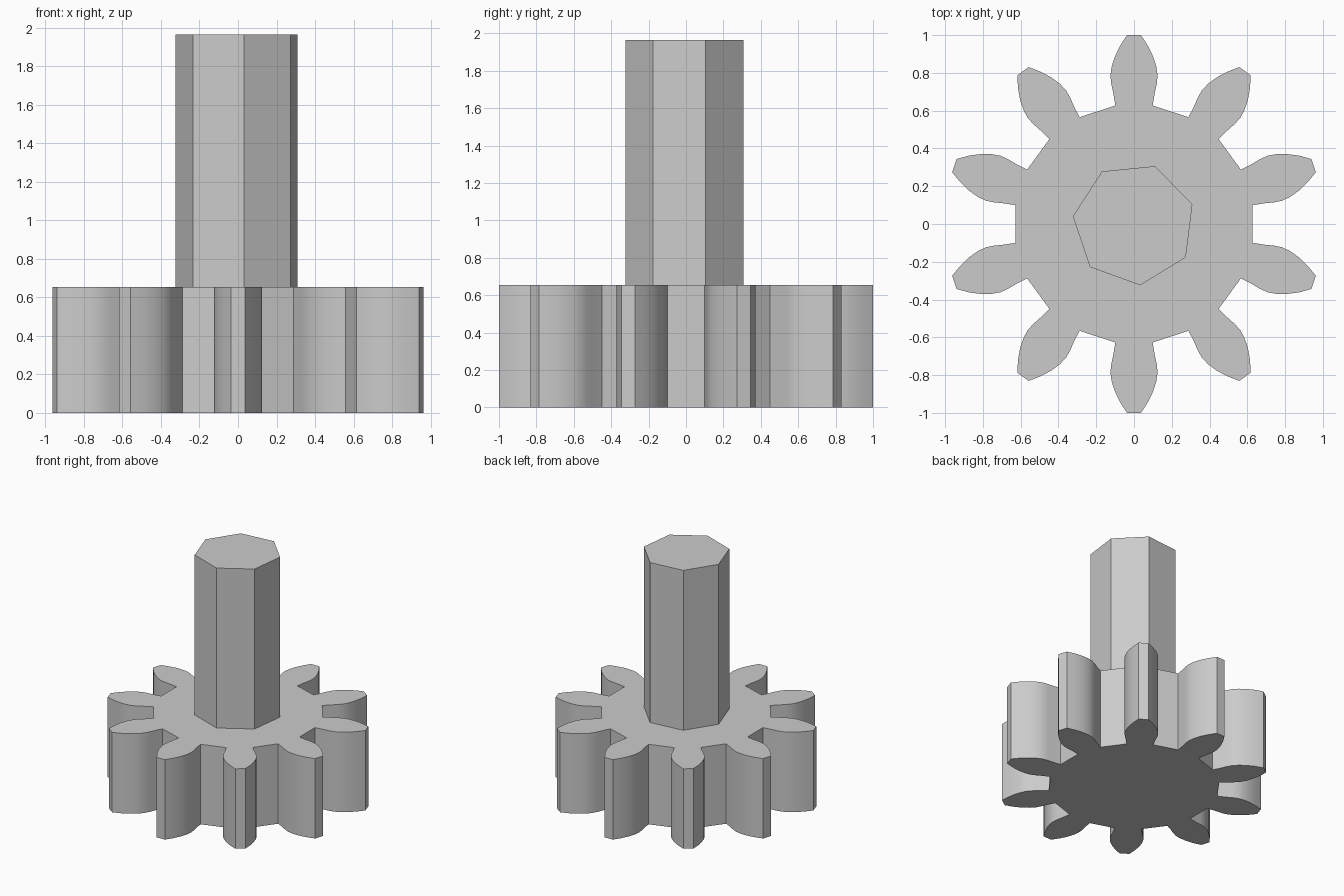
import bpy
import bmesh
import math
from mathutils import Matrix, Vector

cube = bpy.data.objects.get("Cube")
if cube:
    bpy.data.objects.remove(cube, do_unlink=True)

TEETH = 10
GEAR_HEIGHT = 0.655
SHAFT_TOP = 1.965
SHAFT_RADIUS = 0.326

# Plain grey for the whole part
grey = bpy.data.materials.new("plain_grey")
grey.use_nodes = True
color = (0.6, 0.6, 0.6, 1)
grey.diffuse_color = color
grey.node_tree.nodes["Principled BSDF"].inputs["Base Color"].default_value = color


def extrude_outline(name, outline, bottom, top):
    """Solid prism from a closed counter-clockwise outline."""
    bm = bmesh.new()
    base = bm.faces.new([bm.verts.new((p.x, p.y, bottom)) for p in outline])
    result = bmesh.ops.extrude_face_region(bm, geom=[base], use_keep_orig=True)
    verts = [v for v in result["geom"] if isinstance(v, bmesh.types.BMVert)]
    bmesh.ops.translate(bm, verts=verts, vec=(0, 0, top - bottom))
    bmesh.ops.recalc_face_normals(bm, faces=bm.faces)
    mesh = bpy.data.meshes.new(name)
    bm.to_mesh(mesh)
    bm.free()
    mesh.materials.append(grey)
    obj = bpy.data.objects.new(name, mesh)
    bpy.context.collection.objects.link(obj)
    bpy.ops.object.select_all(action="DESELECT")
    obj.select_set(True)
    bpy.context.view_layer.objects.active = obj
    return obj


# Tooth flank from root to tip, pointing along +y, mirrored for the other side
flank = [(0.099, 0.627), (0.109, 0.69), (0.12, 0.74), (0.125, 0.785),
         (0.119, 0.83), (0.102, 0.885), (0.074, 0.943), (0.037, 1.0)]
tooth = [Vector(p) for p in flank] + [Vector((-x, y)) for x, y in reversed(flank)]

# Toothed wheel
outline = []
for i in range(TEETH):
    turn = Matrix.Rotation(math.tau * i / TEETH, 2)
    outline += [turn @ p for p in tooth]
extrude_outline("gear_wheel", outline, 0, GEAR_HEIGHT)
bpy.ops.object.shade_smooth_by_angle(angle=math.radians(25))

# Seven-sided shaft
angles = [math.radians(70) + math.tau * i / 7 for i in range(7)]
ring = [Vector((math.cos(a), math.sin(a))) * SHAFT_RADIUS for a in angles]
extrude_outline("shaft", ring, GEAR_HEIGHT, SHAFT_TOP)
